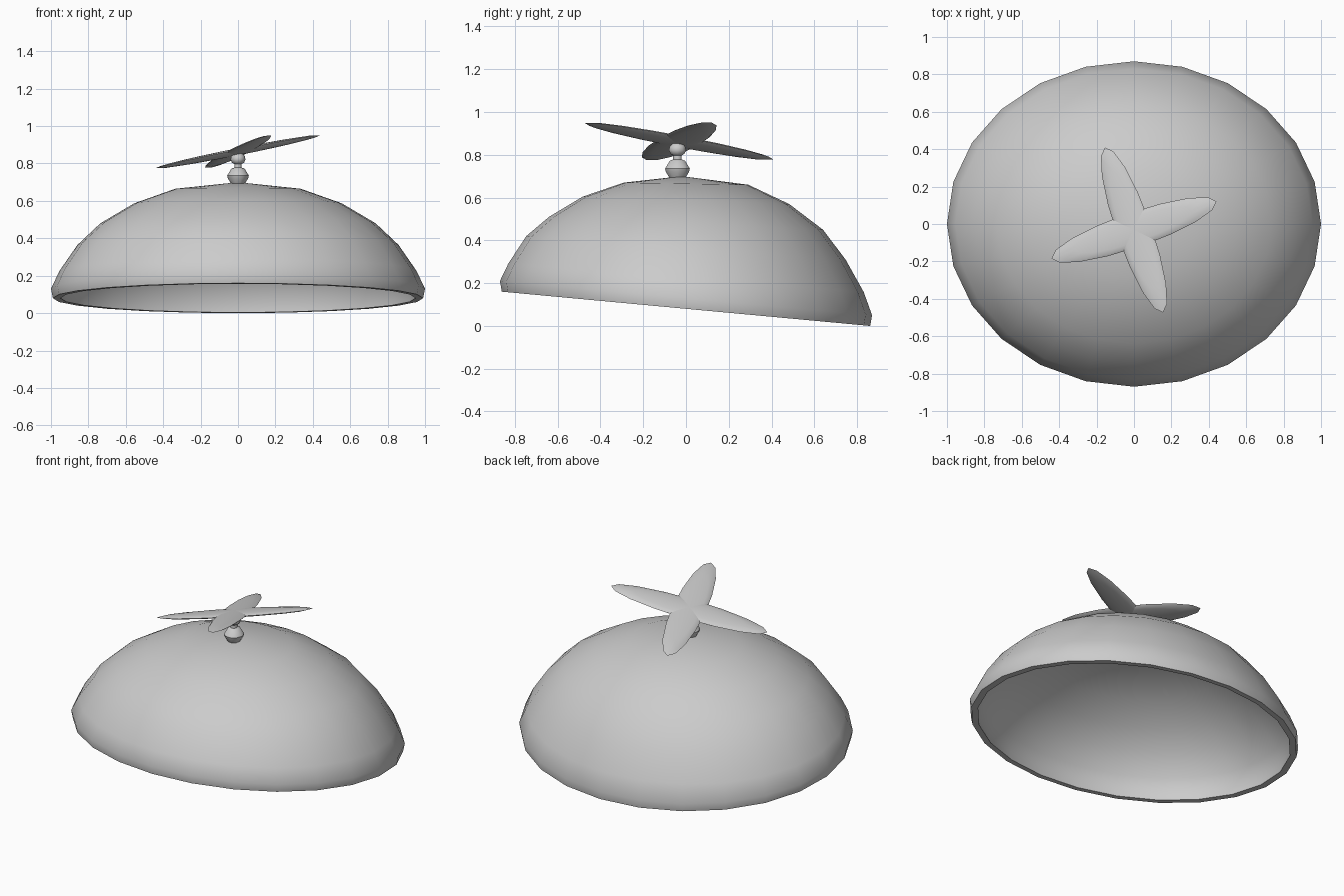
import bpy, bmesh, math
from mathutils import Matrix, Vector

if "Cube" in bpy.data.objects:
    bpy.data.objects.remove(bpy.data.objects["Cube"])

SEG = 24
DEPTH = 0.87   # front-to-back ratio of the dome


def finish(bm, name, angle=40):
    bmesh.ops.recalc_face_normals(bm, faces=bm.faces[:])
    mesh = bpy.data.meshes.new(name)
    bm.to_mesh(mesh)
    bm.free()
    ob = bpy.data.objects.new(name, mesh)
    bpy.context.collection.objects.link(ob)
    bpy.ops.object.select_all(action='DESELECT')
    ob.select_set(True)
    bpy.context.view_layer.objects.active = ob
    bpy.ops.object.shade_smooth_by_angle(angle=math.radians(angle))
    return ob


def lathe(name, rings, top, bottom, seg, depth=1.0, origin=(0, 0)):
    """Stack of oval rings (radius, height, backward slope) closed by two points."""
    bm = bmesh.new()
    loops = []
    for r, z, slope in rings:
        loop = []
        for i in range(seg):
            a = 2 * math.pi * i / seg
            y = r * depth * math.sin(a)
            loop.append(bm.verts.new((origin[0] + r * math.cos(a), origin[1] + y, z - slope * y)))
        loops.append(loop)
    for a, b in zip(loops, loops[1:]):
        for i in range(seg):
            j = (i + 1) % seg
            bm.faces.new((a[i], a[j], b[j], b[i]))
    for loop, point in ((loops[0], top), (loops[-1], bottom)):
        tip = bm.verts.new(point)
        for i in range(seg):
            bm.faces.new((loop[i], loop[(i + 1) % seg], tip))
    return finish(bm, name)


# Hollow dome with a slanted rim: outer skin downwards, then inner skin upwards
outer = [(0.335, 0.665, 0.017), (0.555, 0.587, 0.036), (0.736, 0.48, 0.047),
         (0.858, 0.365, 0.074), (0.955, 0.225, 0.08), (1.0, 0.13, 0.092), (0.99, 0.08, 0.093)]
inner = [(0.95, 0.08, 0.093), (0.955, 0.13, 0.092), (0.925, 0.22, 0.08), (0.83, 0.35, 0.074),
         (0.71, 0.46, 0.047), (0.54, 0.565, 0.036), (0.32, 0.64, 0.017)]
lathe("dome", outer + inner, (0, -0.02, 0.70), (0, -0.02, 0.672), SEG, DEPTH)

# Knob, stem and upper bead under the rotor
HUB = (0, -0.04)
lathe("hub_post",
      [(0.02, 0.855, 0), (0.036, 0.84, 0), (0.04, 0.822, 0), (0.033, 0.805, 0), (0.02, 0.797, 0),
       (0.02, 0.778, 0), (0.036, 0.772, 0), (0.058, 0.735, 0), (0.054, 0.72, 0), (0.036, 0.69, 0)],
      (*HUB, 0.86), (*HUB, 0.68), 10, 1.05, HUB)

# Tilted rotor: two crossed flat oval blades
normal = Vector((-0.2366, 0.1105, 1)).normalized()
for name, tip in (("blade_pair_side", (0.435, 0.150)), ("blade_pair_front", (0.155, -0.44))):
    along = Vector((tip[0], tip[1], 0.2366 * tip[0] - 0.1105 * tip[1])).normalized()
    across = normal.cross(along)
    frame = Matrix((along, across, normal)).transposed().to_4x4()
    bm = bmesh.new()
    bmesh.ops.create_uvsphere(bm, u_segments=16, v_segments=8, radius=1)
    bm.transform(Matrix.Translation((0, -0.032, 0.863)) @ frame
                 @ Matrix.Diagonal((0.475, 0.095, 0.016, 1)))
    finish(bm, name, 60)
